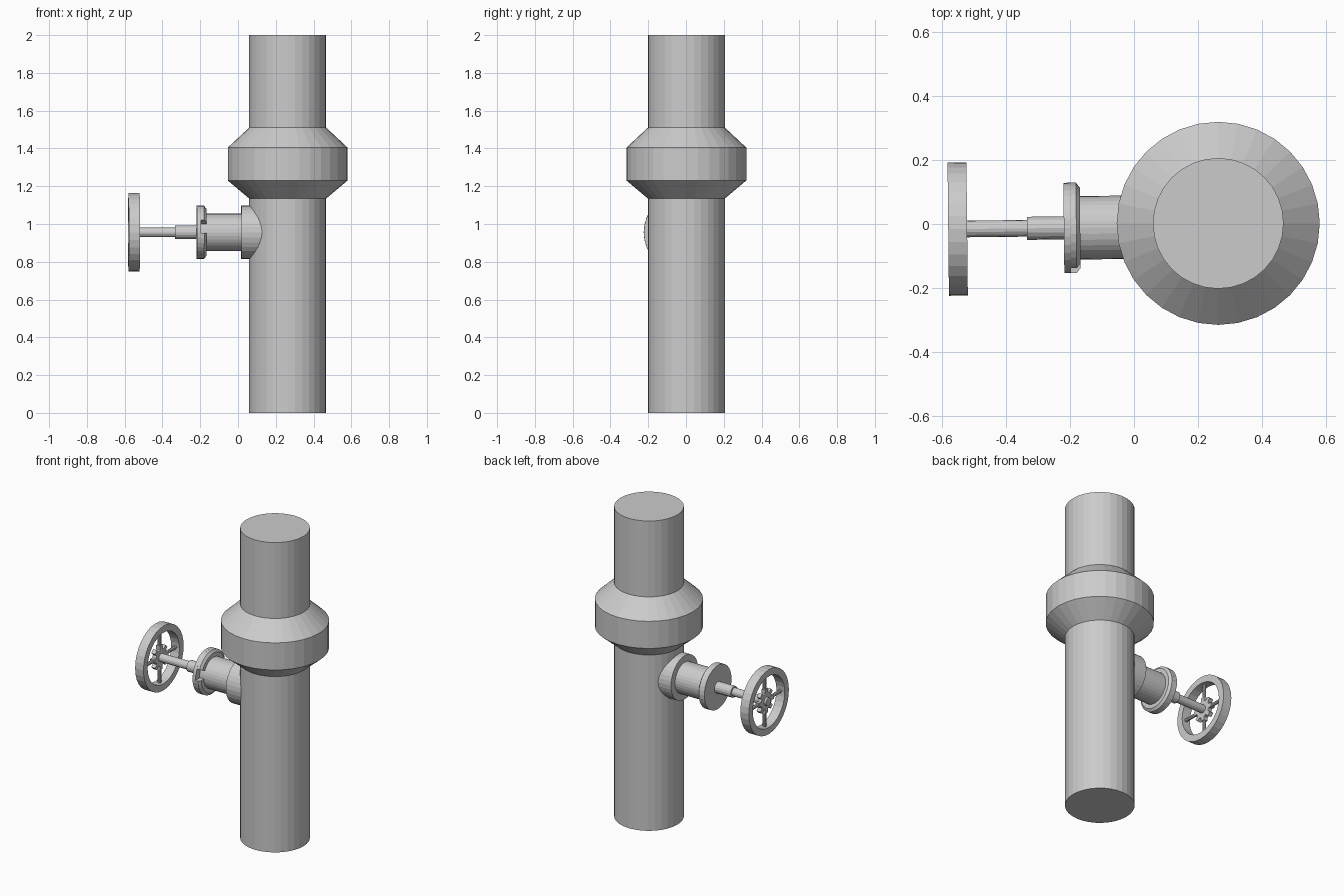
import bpy, bmesh, math
from mathutils import Matrix, Vector

if "Cube" in bpy.data.objects:
    bpy.data.objects.remove(bpy.data.objects["Cube"])

# Valve axis: local z runs outward (-x, very slightly tilted), local x to the front, local y up
t = 0.0105
VALVE = Matrix(((-1 * 0, 0, -1, 0.0), (-1, 0, -t, -0.010), (0, 1, 0, 0.956), (0, 0, 0, 1)))
VALVE[0][0] = t
PIPE = Matrix.Translation((0.263, 0.002, 0))


def finish(name, bm, mat):
    bmesh.ops.remove_doubles(bm, verts=bm.verts, dist=1e-5)
    bm.transform(mat)
    bmesh.ops.recalc_face_normals(bm, faces=bm.faces)
    me = bpy.data.meshes.new(name)
    bm.to_mesh(me)
    bm.free()
    ob = bpy.data.objects.new(name, me)
    bpy.context.collection.objects.link(ob)
    return ob


def lathe(name, profile, mat, seg=32, closed=False, start=0, sweep=360):
    """Revolve (radius, height) points; open profiles get end caps, partial sweeps get side caps."""
    bm = bmesh.new()
    full = sweep == 360
    n = seg if full else seg + 1
    rings = []
    for i in range(n):
        a = math.radians(start + sweep * i / seg)
        rings.append([bm.verts.new((r * math.cos(a), r * math.sin(a), h)) for r, h in profile])
    m = len(profile)
    for i in range(seg):
        a, b = rings[i], rings[(i + 1) % n]
        for j in range(m if closed else m - 1):
            k = (j + 1) % m
            bm.faces.new((a[j], b[j], b[k], a[k]))
    if not closed:
        bm.faces.new([r[0] for r in rings])
        bm.faces.new([r[-1] for r in rings])
    elif not full:
        bm.faces.new(rings[0])
        bm.faces.new(rings[-1])
    return finish(name, bm, mat)


def gear(name, r_in, r_out, teeth, h0, h1, mat):
    """Flat toothed disc."""
    bm = bmesh.new()
    pts = []
    for i in range(teeth):
        for f, r in ((-0.30, r_in), (-0.22, r_out), (0.22, r_out), (0.30, r_in)):
            a = math.tau * (i + f) / teeth
            pts.append((r * math.cos(a), r * math.sin(a)))
    lo = [bm.verts.new((x, y, h0)) for x, y in pts]
    hi = [bm.verts.new((x, y, h1)) for x, y in pts]
    bm.faces.new(lo)
    bm.faces.new(hi)
    for i in range(len(pts)):
        k = (i + 1) % len(pts)
        bm.faces.new((lo[i], lo[k], hi[k], hi[i]))
    return finish(name, bm, mat)


# Main pipe with its bevelled collar
lathe("main_pipe", [(0.204, 0), (0.204, 1.135), (0.317, 1.23), (0.317, 1.405),
                    (0.204, 1.51), (0.204, 2.0)], PIPE)

# Valve body: inner flange sunk into the pipe, neck, outer flange plate
lathe("inner_flange", [(0.141, -0.20), (0.141, -0.017)], VALVE)
lathe("valve_neck", [(0.099, -0.05), (0.099, 0.20)], VALVE)
lathe("outer_plate", [(0.141, 0.198), (0.141, 0.219)], VALVE)

# Notched rim behind the outer plate
lathe("outer_flange_rim", [(0.09, 0.168), (0.125, 0.168), (0.141, 0.180), (0.141, 0.198), (0.09, 0.198)],
      VALVE, seg=30, closed=True, start=27, sweep=331)

# Stepped stem
lathe("stem", [(0.036, 0.21), (0.036, 0.334), (0.026, 0.334), (0.026, 0.578)], VALVE, seg=16)

# Handwheel rim, toothed hub and spokes
lathe("wheel_rim", [(0.165, 0.521), (0.208, 0.521), (0.208, 0.580), (0.165, 0.580)], VALVE, closed=True)
gear("wheel_hub", 0.055, 0.078, 8, 0.537, 0.564, VALVE)
for i in range(4):
    turn = Matrix.Rotation(math.pi / 2 * i, 4, 'Z')
    lay = Matrix.Translation((0, 0, 0.550)) @ turn @ Matrix.Rotation(math.pi / 2, 4, 'Y')
    lathe(f"wheel_spoke_{i + 1}", [(0.011, 0.03), (0.011, 0.175)], VALVE @ lay, seg=10)
